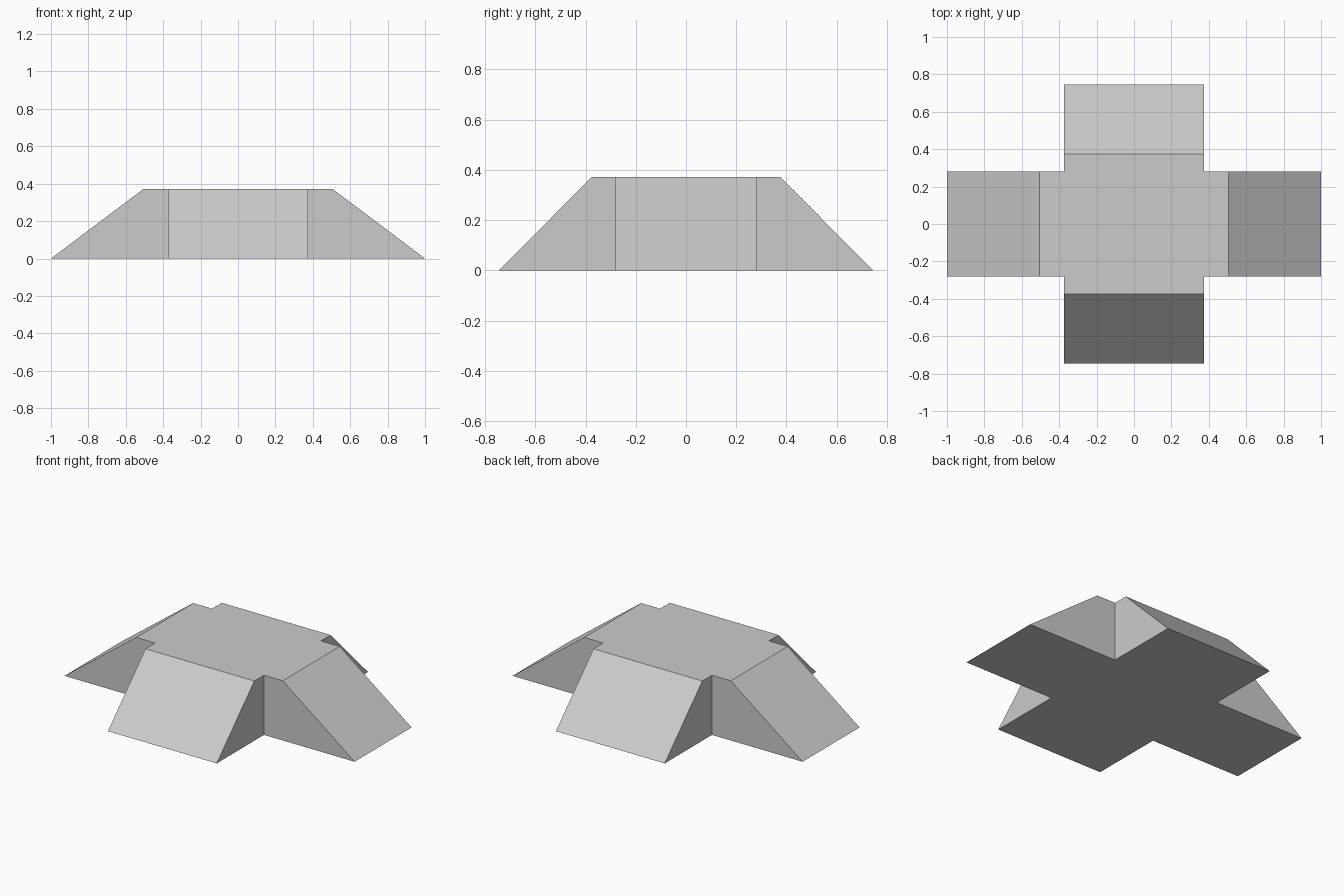
import bpy
import bmesh

if "Cube" in bpy.data.objects:
    bpy.data.objects.remove(bpy.data.objects["Cube"])

HEIGHT = 0.372
ARM_X, ARM_Y = 1.0, 0.745        # reach of the ramps at ground level
TOP_X, TOP_Y = 0.505, 0.375      # edge of the flat deck
HALF_X, HALF_Y = 0.375, 0.28     # half widths of the arms

# Plain grey
grey = bpy.data.materials.new("light grey")
grey.diffuse_color = (0.6, 0.6, 0.6, 1.0)
grey.use_nodes = True
grey.node_tree.nodes["Principled BSDF"].inputs["Base Color"].default_value = grey.diffuse_color


def cross_outline(reach_x, reach_y):
    """Twelve-point plus shape, counter-clockwise."""
    quarter = [(reach_x, HALF_Y), (HALF_X, HALF_Y), (HALF_X, reach_y)]
    mirrored = [(-x, y) for x, y in reversed(quarter)]
    half = quarter + mirrored
    return half + [(-x, -y) for x, y in half]


# Cross-shaped four-way ramp: wide footprint joined to a shorter deck
bm = bmesh.new()
bottom = [bm.verts.new((x, y, 0)) for x, y in cross_outline(ARM_X, ARM_Y)]
deck = [bm.verts.new((x, y, HEIGHT)) for x, y in cross_outline(TOP_X, TOP_Y)]
bm.faces.new(deck)
bm.faces.new(bottom[::-1])
count = len(bottom)
for i in range(count):
    j = (i + 1) % count
    bm.faces.new((bottom[i], bottom[j], deck[j], deck[i]))
bmesh.ops.recalc_face_normals(bm, faces=bm.faces)

mesh = bpy.data.meshes.new("four_way_ramp")
bm.to_mesh(mesh)
bm.free()
mesh.materials.append(grey)
ramp = bpy.data.objects.new("four_way_ramp", mesh)
bpy.context.collection.objects.link(ramp)
